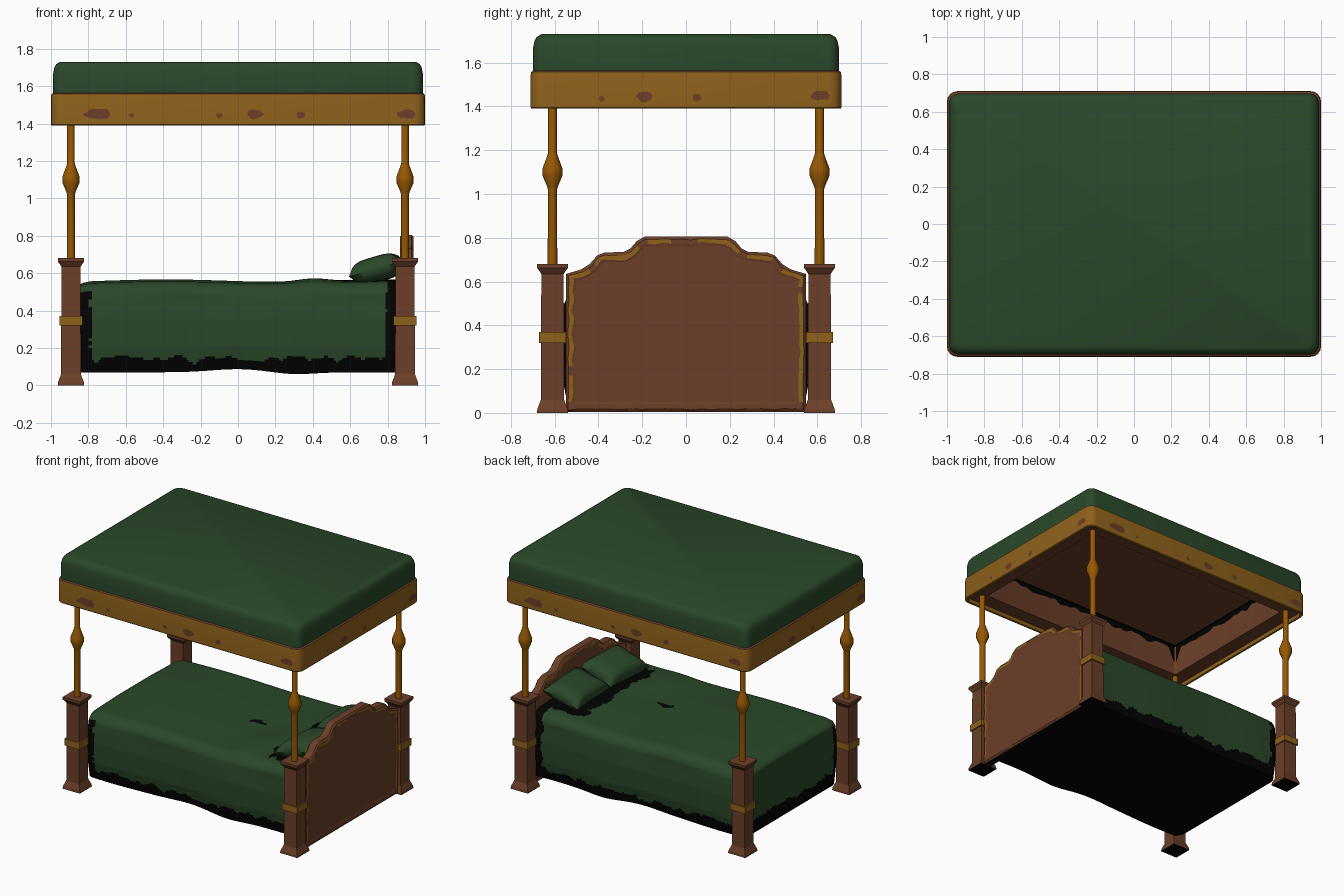
import bpy, bmesh, math
from mathutils import Vector, Matrix, noise

if "Cube" in bpy.data.objects:
    bpy.data.objects.remove(bpy.data.objects["Cube"])

def material(name, rgb):
    m = bpy.data.materials.new(name)
    m.diffuse_color = (*rgb, 1)
    m.use_nodes = True
    m.node_tree.nodes["Principled BSDF"].inputs["Base Color"].default_value = m.diffuse_color
    return m

MATS = [material("green cloth", (.023, .064, .023)), material("brown wood", (.15, .049, .022)),
        material("worn gold", (.275, .120, .011)), material("amber pole", (.32, .100, .001)),
        material("black lining", (.0005, .0005, .0005))]
GREEN, BROWN, GOLD, AMBER, BLACK = range(5)

def rough(x, y, z, f=14):
    return noise.noise(Vector((x * f, y * f, z * f + 5.3)))

def finish(name, bm, smooth=None, fix=True):
    if fix:
        bmesh.ops.recalc_face_normals(bm, faces=bm.faces)
    me = bpy.data.meshes.new(name)
    bm.to_mesh(me)
    bm.free()
    for m in MATS:
        me.materials.append(m)
    ob = bpy.data.objects.new(name, me)
    bpy.context.collection.objects.link(ob)
    if smooth:
        bpy.ops.object.select_all(action='DESELECT')
        ob.select_set(True)
        bpy.context.view_layer.objects.active = ob
        bpy.ops.object.shade_smooth_by_angle(angle=math.radians(smooth))
    return ob

def loft(rings, mats, caps=(None, None)):
    """Join closed rings of points; mats gives one colour per band, caps the end colours."""
    bm = bmesh.new()
    vs = [[bm.verts.new(p) for p in r] for r in rings]
    n = len(vs[0])
    for i in range(len(vs) - 1):
        for j in range(n):
            k = (j + 1) % n
            f = bm.faces.new((vs[i][j], vs[i][k], vs[i + 1][k], vs[i + 1][j]))
            f.material_index = mats[i] if isinstance(mats, list) else mats
    for ring, c in ((vs[0], caps[0]), (vs[-1], caps[1])):
        if c is not None:
            bm.faces.new(ring).material_index = c
    return bm

def rounded(hx, hy, r, z, seg=4):
    pts = []
    for q, (sx, sy) in enumerate(((1, 1), (-1, 1), (-1, -1), (1, -1))):
        for s in range(seg + 1):
            a = math.pi / 2 * (q + s / seg)
            pts.append((sx * (hx - r) + r * math.cos(a), sy * (hy - r) + r * math.sin(a), z))
    return pts

def ngon(n, r, z, cx, cy, turn=0):
    return [(cx + r * math.cos(turn + math.tau * i / n), cy + r * math.sin(turn + math.tau * i / n), z)
            for i in range(n)]

def resample(pts, step, closed=False):
    out = []
    seq = list(pts) + ([pts[0]] if closed else [])
    for a, b in zip(seq, seq[1:]):
        a, b = Vector(a), Vector(b)
        n = max(1, round((b - a).length / step))
        out += [a.lerp(b, i / n) for i in range(n)]
    return out if closed else out + [Vector(seq[-1])]

# Four posts: square lower post, gold band, turned upper pole
S2 = math.sqrt(2)
for sx, ex in ((-1, "foot"), (1, "head")):
    for sy, ey in ((-1, "front"), (1, "back")):
        cx, cy, tag = sx * .893, sy * .61, ex + "_" + ey
        prof = [(.071, 0), (.069, .018), (.053, .06), (.051, .635), (.07, .662), (.07, .68)]
        finish("lower_post_" + tag, loft([ngon(4, h * S2, z, cx, cy, math.pi / 4) for h, z in prof],
                                         BROWN, (BLACK, BROWN)))
        finish("post_band_" + tag, loft([ngon(4, .062 * S2, z, cx, cy, math.pi / 4) for z in (.32, .37)],
                                        GOLD, (GOLD, GOLD)))
        prof = [(.022, .67), (.021, 1.02), (.025, 1.035), (.046, 1.085), (.046, 1.115), (.024, 1.175),
                (.02, 1.19), (.02, 1.43)]
        finish("upper_pole_" + tag, loft([ngon(12, r, z, cx, cy) for r, z in prof], AMBER, (AMBER, AMBER)), 40)

# Canopy: gold frame with hollow brown underside
ring = [(0.014, .05, 1.565), (.002, .055, 1.557), (0, .055, 1.54), (0, .055, 1.395), (.004, .05, 1.39),
        (.02, .04, 1.39), (.02, .04, 1.42), (.13, .02, 1.42), (.13, .02, 1.65)]
finish("canopy_frame", loft([rounded(1 - d, .71 - d, r, z) for d, r, z in ring],
                            [BROWN, GOLD, GOLD, GOLD, GOLD, GOLD, BROWN, BROWN], (None, BROWN)), 35)
# Canopy cloth top, open underneath
ring = [(.012, .05, 1.56), (.012, .05, 1.67), (.018, .05, 1.70), (.028, .05, 1.718), (.05, .045, 1.73)]
finish("canopy_cloth", loft([rounded(1 - d, .71 - d, r, z) for d, r, z in ring], GREEN, (None, GREEN)), 50)
# Ragged black edge around the top of the inner canopy walls
base = resample([(sx * .867, sy * .577, 1.647) for sx, sy in ((1, 1), (-1, 1), (-1, -1), (1, -1))], .0125, True)
def drop(p):
    corner = max(0, 1 - (abs(abs(p.x) - .867) + abs(abs(p.y) - .577)) / .06)
    return .035 + .03 * rough(*p) + .11 * corner
finish("canopy_lining_edge", loft([[(p.x * .98, p.y * .97, 1.646) for p in base], base,
                                   [(p.x, p.y, p.z - drop(p)) for p in base]], BLACK))

# Worn brown spots on the canopy frame: position along side, height, half width, half height
LONG = [(-.75, 1.452, .07, .028), (-.57, 1.445, .015, .01), (-.1, 1.443, .018, .012),
        (.09, 1.45, .045, .024), (.335, 1.445, .022, .018), (.9, 1.45, .045, .024)]
SHORT = [(-.385, 1.435, .012, .012), (-.19, 1.445, .035, .024), (.05, 1.44, .02, .016), (.615, 1.45, .04, .022)]
bm = bmesh.new()
for side in range(4):
    dist = (.713, 1.003)[side % 2]
    for u, z, w, h in (LONG, SHORT)[side % 2]:
        pts = []
        for i in range(14):
            a = math.tau * i / 14
            k = 1 + .4 * rough(math.cos(a) + u, math.sin(a), z, 2)
            pts.append(Matrix.Rotation(side * math.pi / 2, 3, 'Z') @
                       Vector((u + w * k * math.cos(a), -dist, z + h * k * math.sin(a))))
        bm.faces.new([bm.verts.new(p) for p in pts]).material_index = BROWN
finish("frame_wear_spots", bm, fix=False)

# Headboard: stepped outline with a slim rim that keeps scraps of gold
half = [(.548, .005), (.548, .635), (.48, .655), (.44, .68), (.405, .72), (.37, .733), (.285, .735),
        (.255, .75), (.225, .785), (.19, .805)]
outline = resample([(y, z, 0) for y, z in half] + [(-y, z, 0) for y, z in reversed(half)], .015, True)
n = len(outline)
def inset(d, ragged=0):
    pts = []
    for i, p in enumerate(outline):
        t = (outline[(i + 1) % n] - outline[i - 1]).normalized()
        e = d + ragged * rough(p.x, p.y, 2, 18)
        pts.append((p.x - t.y * e, p.y + t.x * e))
    return pts
section = [(.04, .87, 0), (.032, .867, .014), (.012, .867, .006), (0, .875, 0),
           (0, .927, 0), (.012, .937, .006), (.032, .937, .014), (.045, .934, 0)]
bm = loft([[(x, y, z) for y, z in inset(d, g)] for d, x, g in section], BROWN, (BROWN, BROWN))
bmesh.ops.recalc_face_normals(bm, faces=bm.faces)
for f in bm.faces:
    c = f.calc_center_median()
    if len(f.verts) > 4:
        continue
    band = min(abs(c.x - .867), abs(c.x - .937)) < .0005
    if band and c.z > .05 and rough(1, c.y, c.z, 9) > (-.4 if abs(c.y) > .5 else -.1):
        f.material_index = GOLD
    elif abs(f.normal.y) > .9 and abs(c.y) > .54 or f.normal.z < -.8 and c.z < .02:
        f.material_index = BLACK
finish("headboard", bm)

# Mattress with draped green blanket over a ragged black sheet
cross = [(-.54, .07), (-.565, .2), (-.57, .35), (-.56, .46)]
cross += [(-.48 - .08 * math.cos(a), .47 + .08 * math.sin(a)) for a in (.3, .7, 1.1, 1.57)]
cross += [(-.2, .56), (.2, .56)] + [(-y, z) for y, z in reversed(cross)]
cross = resample([(y, z, 0) for y, z in cross], .013, True)
steps = [(-.872, i / 20 * .82) for i in range(1, 21)]
steps += [(-.868, .86), (-.86, .9), (-.845, .94), (-.825, .97), (-.80, .99)]
steps += [(-.78 + 1.645 * i / 150, 1) for i in range(151)]
rings = []
for x, s in steps:
    r = []
    wave = .022 * math.exp(-(x / .2) ** 2) - .014 * math.exp(-((x - .3) / .15) ** 2)
    for p in cross:
        y = p.x * min(1, s / .96)
        z = .31 + (p.y - .31) * (s if p.y > .31 else min(1, s / .86))
        low, high = max(0, 1 - z / .3), max(0, (z - .45) / .1)
        y *= 1 + .012 * math.sin(x * 7) * (1 - high)
        z += wave * low + high * (.006 * math.sin(x * 5 + 3.5)
                                  + .02 * math.exp(-((x - .4) / .13) ** 2 - ((y + .35) / .2) ** 2))
        r.append((x, y, z))
    rings.append(r)
bm = loft(rings, GREEN, (GREEN, BLACK))
bmesh.ops.recalc_face_normals(bm, faces=bm.faces)
for f in bm.faces:
    c, q = f.calc_center_median(), f.normal
    k = rough(*c) + .4 * rough(*c, 40)
    if c.z > .5 and q.z > .3:
        dark = (c.x > .55 + .04 * k and abs(c.y) < .44 + .04 * k) or c.x > .80 + .02 * k
        dark = dark or ((c.x - .19) / .07) ** 2 + ((c.y + .03) / .028) ** 2 < 1 + k
    else:
        dark = c.z < (.145 if c.x > -.8 else .17) + .035 * k or c.x > .79 + .02 * k
        dark = dark or (c.x < -.785 + .02 * k and abs(c.y) > .48 + .04 * k and c.z < .51)
    if dark or q.z < -.7:
        f.material_index = BLACK
finish("blanket_and_mattress", bm, 60)

# Two plump pillows leaning on the headboard
for side, tag in ((-1, "front"), (1, "back")):
    bm = bmesh.new()
    for s in (1, -1):
        g = bmesh.ops.create_grid(bm, x_segments=16, y_segments=16, size=1)
        for v in g["verts"]:
            u, w = v.co.x, v.co.y
            t = math.sqrt(max(0, (1 - u ** 4) * (1 - w ** 4)))
            v.co = (.145 * u * (1 - .08 * (1 - w * w)), .21 * w * (1 - .08 * (1 - u * u)), s * .068 * t)
    bmesh.ops.remove_doubles(bm, verts=bm.verts, dist=.0005)
    bm.transform(Matrix.Translation((.745, side * .22, .622)) @ Matrix.Rotation(side * .06, 4, 'Z')
                 @ Matrix.Rotation(-.28, 4, 'Y'))
    finish("pillow_" + tag, bm, 60)
